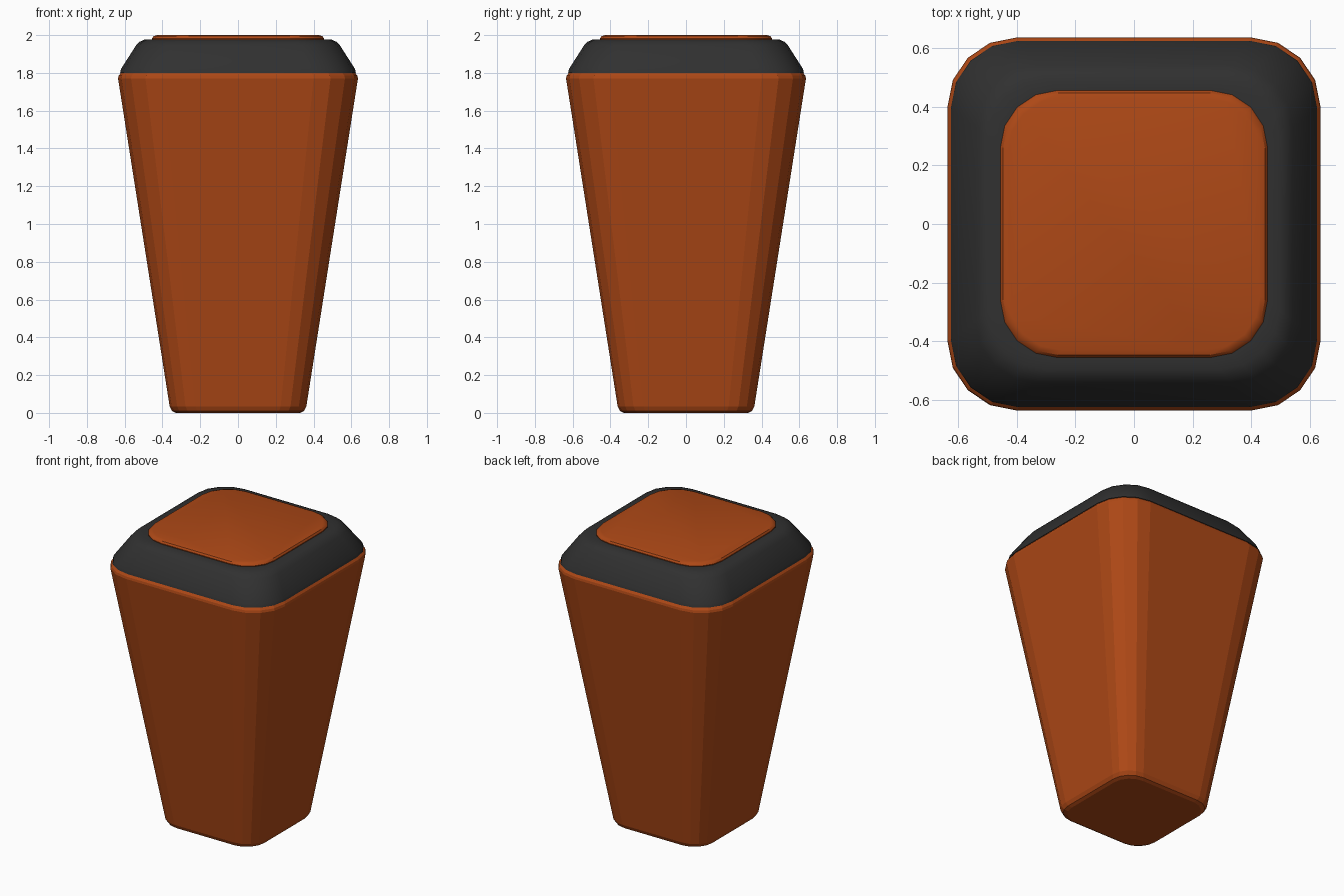
import bpy, bmesh, math

if "Cube" in bpy.data.objects:
    bpy.data.objects.remove(bpy.data.objects["Cube"])

SEG = 4  # facets per rounded corner


def material(name, rgb):
    m = bpy.data.materials.new(name)
    m.diffuse_color = (*rgb, 1)
    m.use_nodes = True
    m.node_tree.nodes["Principled BSDF"].inputs["Base Color"].default_value = m.diffuse_color
    return m


def rounded_square(half, radius, z):
    c = half - radius
    pts = []
    for q, (sx, sy) in enumerate([(1, 1), (-1, 1), (-1, -1), (1, -1)]):
        for i in range(SEG + 1):
            a = math.radians(90) * (q + i / SEG)
            pts.append((sx * c + radius * math.cos(a), sy * c + radius * math.sin(a), z))
    return pts


def loft(name, rings, mat, smooth_angle=None, closed_ring=False):
    """Stack rounded squares (half width, corner radius, z), capped or looped."""
    bm = bmesh.new()
    loops = [[bm.verts.new(p) for p in rounded_square(*r)] for r in rings]
    pairs = list(zip(loops, loops[1:]))
    if closed_ring:
        pairs.append((loops[-1], loops[0]))
    else:
        bm.faces.new(loops[0])
        bm.faces.new(loops[-1])
    n = len(loops[0])
    for lo, hi in pairs:
        for i in range(n):
            j = (i + 1) % n
            bm.faces.new((lo[i], lo[j], hi[j], hi[i]))
    bmesh.ops.recalc_face_normals(bm, faces=bm.faces)
    mesh = bpy.data.meshes.new(name)
    bm.to_mesh(mesh)
    bm.free()
    mesh.materials.append(mat)
    ob = bpy.data.objects.new(name, mesh)
    bpy.context.collection.objects.link(ob)
    if smooth_angle:
        bpy.ops.object.select_all(action='DESELECT')
        ob.select_set(True)
        bpy.context.view_layer.objects.active = ob
        bpy.ops.object.shade_smooth_by_angle(angle=math.radians(smooth_angle))
    return ob


orange = material("burnt_orange", (0.42, 0.065, 0.008))
black = material("charcoal", (0.03, 0.03, 0.03))

# Tapered body with small bevels at foot and shoulder
loft("tapered_body", [
    (0.33, 0.125, 0.0), (0.35, 0.133, 0.01), (0.362, 0.136, 0.035),
    (0.635, 0.235, 1.77), (0.632, 0.235, 1.785), (0.62, 0.23, 1.80),
], orange)

# Dark sloping collar, a closed ring around the top panel
loft("collar", [
    (0.60, 0.22, 1.795), (0.624, 0.23, 1.80), (0.62, 0.23, 1.82),
    (0.54, 0.21, 1.945), (0.52, 0.205, 1.965), (0.495, 0.20, 1.977),
    (0.455, 0.195, 1.977), (0.44, 0.19, 1.795),
], black, 35, closed_ring=True)

# Slightly raised top panel
loft("top_panel", [
    (0.435, 0.19, 1.80), (0.453, 0.195, 1.972), (0.455, 0.195, 1.982),
    (0.447, 0.193, 1.994), (0.43, 0.185, 2.0),
], orange, 35)
